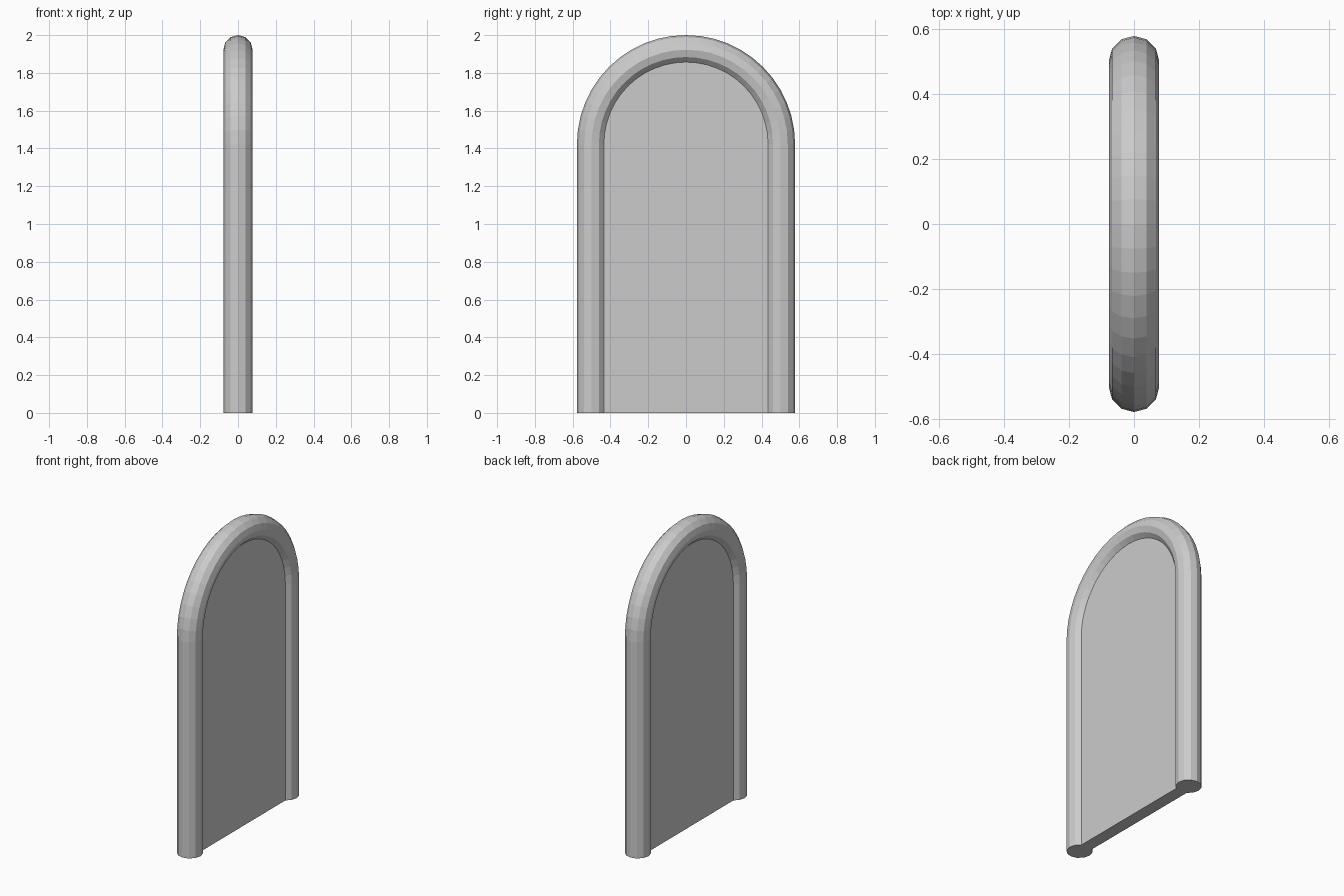
import bpy, bmesh, math

if "Cube" in bpy.data.objects:
    bpy.data.objects.remove(bpy.data.objects["Cube"])

R, TUBE, HALF = 0.5, 0.0775, 0.0405      # path radius, tube radius, panel half thickness
ZC = 2.0 - R - TUBE                     # height where the arch begins
SIDES, STEPS = 12, 24

grey = bpy.data.materials.new("light grey")
grey.diffuse_color = (0.6, 0.6, 0.6, 1)
grey.use_nodes = True
grey.node_tree.nodes["Principled BSDF"].inputs["Base Color"].default_value = grey.diffuse_color

# arch path: (y, z, outward direction angle)
path = [(R, 0.0, 0.0)]
for i in range(STEPS + 1):
    a = math.pi * i / STEPS
    path.append((R * math.cos(a), ZC + R * math.sin(a), a))
path.append((-R, 0.0, math.pi))


def finish(bm, name):
    bmesh.ops.recalc_face_normals(bm, faces=bm.faces)
    mesh = bpy.data.meshes.new(name)
    bm.to_mesh(mesh)
    bm.free()
    mesh.materials.append(grey)
    bpy.context.collection.objects.link(bpy.data.objects.new(name, mesh))


# rounded frame swept along the arch
bm = bmesh.new()
rings = []
for y, z, a in path:
    ring = []
    for k in range(SIDES):
        t = 2 * math.pi * k / SIDES
        d = TUBE * math.cos(t)
        ring.append(bm.verts.new((TUBE * math.sin(t), y + d * math.cos(a), z + d * math.sin(a))))
    rings.append(ring)
for r0, r1 in zip(rings, rings[1:]):
    for k in range(SIDES):
        n = (k + 1) % SIDES
        bm.faces.new((r0[k], r0[n], r1[n], r1[k]))
bm.faces.new(rings[0])
bm.faces.new(rings[-1])
finish(bm, "arch_frame")

# flat slab filling the arch
bm = bmesh.new()
face = bm.faces.new([bm.verts.new((-HALF, y, z)) for y, z, a in path])
ext = bmesh.ops.extrude_face_region(bm, geom=[face], use_keep_orig=True)
bmesh.ops.translate(bm, vec=(2 * HALF, 0, 0),
                    verts=[v for v in ext["geom"] if isinstance(v, bmesh.types.BMVert)])
finish(bm, "arch_panel")
